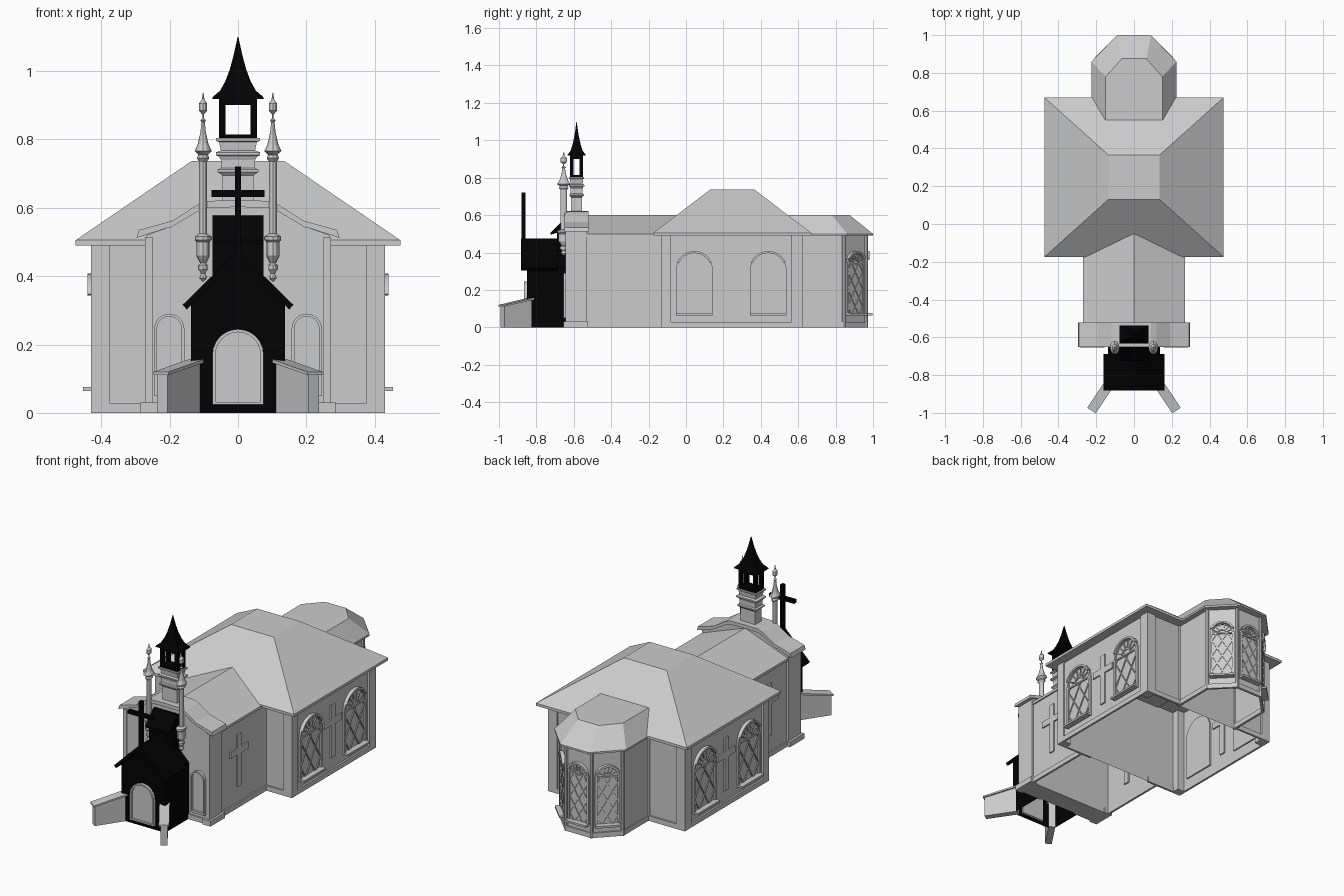
import bpy, bmesh, math
from mathutils import Matrix, Vector

cube = bpy.data.objects.get("Cube")
if cube:
    bpy.data.objects.remove(cube)


def material(name, v):
    m = bpy.data.materials.new(name)
    m.use_nodes = True
    m.diffuse_color = (v, v, v, 1)
    m.node_tree.nodes["Principled BSDF"].inputs["Base Color"].default_value = (v, v, v, 1)
    return m


STONE = material("pale grey stone", 0.6)
BLACK = material("black timber", 0.0005)
AXES = {"x": lambda a, b, d: (d, a, b), "y": lambda a, b, d: (a, d, b), "z": lambda a, b, d: (a, b, d)}


def skin(bm, lower, upper, bottom=True):
    """Side walls between two matching loops of points, plus end caps."""
    lo, up = [bm.verts.new(p) for p in lower], [bm.verts.new(p) for p in upper]
    n = len(lo)
    for i in range(n):
        j = (i + 1) % n
        bm.faces.new((lo[i], lo[j], up[j], up[i]))
    bm.faces.new(up)
    if bottom:
        bm.faces.new(lo[::-1])


def extrude(bm, pts, axis, d0, d1, M=Matrix(), bottom=True):
    f = AXES[axis]
    skin(bm, *[[M @ Vector(f(a, b, d)) for a, b in pts] for d in (d0, d1)], bottom)


def box(bm, x, y, z):
    extrude(bm, [(x[0], y[0]), (x[1], y[0]), (x[1], y[1]), (x[0], y[1])], "z", *z)


def bar(bm, p, q, w, axis, d0, d1, M=Matrix()):
    p, q = Vector(p), Vector(q)
    s = (q - p).normalized().orthogonal() * w / 2
    extrude(bm, [p - s, q - s, q + s, p + s], axis, d0, d1, M)


def lathe(bm, profile, sides, x, y, sy=1):
    """Stacked rings; four sides makes a rectangular stack of the given half width."""
    k, turn = (math.sqrt(2), math.pi / 4) if sides == 4 else (1, 0)
    rings = []
    for r, z in profile:
        angles = [turn + math.tau * i / sides for i in range(sides)]
        rings.append([bm.verts.new((x + k * r * math.cos(a), y + k * sy * r * math.sin(a), z)) for a in angles])
    for a, b in zip(rings, rings[1:]):
        for i in range(sides):
            j = (i + 1) % sides
            bm.faces.new((a[i], a[j], b[j], b[i]))
    bm.faces.new(rings[0][::-1])
    bm.faces.new(rings[-1])


def finish(bm, name, mat):
    bmesh.ops.recalc_face_normals(bm, faces=bm.faces)
    me = bpy.data.meshes.new(name)
    bm.to_mesh(me)
    bm.free()
    me.materials.append(mat)
    bpy.context.collection.objects.link(bpy.data.objects.new(name, me))


def mirrored(half):
    """Complete a right-hand run of points with its reflection."""
    return half + [(-x, y) for x, y in reversed(half) if abs(x) > 1e-6]


def arc(r, zs, n=12, start=0.0):
    angles = [start + (math.pi - 2 * start) * i / n for i in range(n + 1)]
    return [(r * math.cos(a), zs + r * math.sin(a)) for a in angles]


def arch(r, z0, zs):
    return [(r, z0)] + arc(r, zs) + [(-r, z0)]


def ring(bm, outer, inner, d0, d1, M):
    for i in range(len(outer) - 1):
        extrude(bm, [outer[i], outer[i + 1], inner[i + 1], inner[i]], "y", d0, d1, M)


def place(x, y, degrees):
    """Local +y becomes the outward direction."""
    return Matrix.Translation((x, y, 0)) @ Matrix.Rotation(math.radians(degrees - 90), 4, "Z")


def niche(name, M, r, z0, zs):
    bm = bmesh.new()
    extrude(bm, arch(r, z0, zs), "y", -0.005, 0.003, M)
    ring(bm, arch(r, z0, zs), arch(r - 0.008, z0, zs), 0, 0.016, M)
    bar(bm, (-r, z0), (r, z0), 0.012, "y", 0, 0.016, M)
    finish(bm, name, STONE)


def window(name, M, r, z0, zs):
    bm = bmesh.new()
    extrude(bm, arch(r, z0, zs), "y", -0.008, 0.002, M)
    ring(bm, arch(r, z0, zs), arch(r - 0.012, z0, zs), 0, 0.01, M)
    ring(bm, arc(r + 0.003, zs, start=0.42), arc(r - 0.008, zs, start=0.42), 0, 0.02, M)
    bar(bm, (-r, z0 + 0.005), (r, z0 + 0.005), 0.011, "y", 0, 0.034, M)
    ri, h, m = r - 0.01, zs - z0, 0.6
    # diamond lattice
    for s in (-1, 1):
        for k in range(-4, 4):
            c = (k + 0.5) * ri
            lo, hi = max(0, (-ri - c) / m), min(h, (ri - c) / m)
            if hi - lo > 0.01:
                bar(bm, (s * (c + m * lo), z0 + lo), (s * (c + m * hi), z0 + hi), 0.006, "y", 0, 0.007, M)
    # fanlight
    bar(bm, (-ri, zs), (ri, zs), 0.008, "y", 0, 0.009, M)
    ring(bm, arc(ri * 0.45, zs), arc(ri * 0.35, zs), 0, 0.009, M)
    for i in range(1, 7):
        d = Vector((math.cos(math.pi * i / 7), math.sin(math.pi * i / 7)))
        o = Vector((0, zs))
        bar(bm, o + d * ri * 0.4, o + d * ri, 0.006, "y", 0, 0.008, M)
    finish(bm, name, STONE)


def wall_cross(name, M, z0, z1):
    bm = bmesh.new()
    bar(bm, (0, z0), (0, z1), 0.036, "y", -0.008, 0.008, M)
    za = z0 + (z1 - z0) * 0.68
    bar(bm, (-0.08, za), (0.08, za), 0.036, "y", -0.008, 0.008, M)
    finish(bm, name, STONE)


# Hall: open-bottomed shell, corner piers, base course and hipped roof
bm = bmesh.new()
extrude(bm, mirrored([(0.42, -0.12), (0.42, 0.615)]), "z", 0, 0.495, bottom=False)
for x in ((-0.43, -0.375), (0.375, 0.43)):
    for y in ((-0.13, -0.08), (0.565, 0.625)):
        box(bm, x, y, (0, 0.49))
for s in (-1, 1):
    bar(bm, (s * 0.424, -0.13), (s * 0.424, 0.625), 0.012, "z", 0, 0.028)
    for y in (-0.124, 0.619):
        bar(bm, (s * 0.43, y), (s * 0.2, y), 0.012, "z", 0, 0.028)
finish(bm, "hall_walls", STONE)

bm = bmesh.new()
eave = mirrored([(0.475, -0.175), (0.475, 0.67)])
extrude(bm, eave, "z", 0.49, 0.505)
skin(bm, [(x, y, 0.505) for x, y in eave],
     [(x, y, 0.737) for x, y in mirrored([(0.135, 0.13), (0.135, 0.365)])])
finish(bm, "hall_roof", STONE)

# Nave between the hall and the facade
bm = bmesh.new()
extrude(bm, mirrored([(0.262, -0.56), (0.262, -0.12)]), "z", 0, 0.495, bottom=False)
for s in (-1, 1):
    bar(bm, (s * 0.264, -0.56), (s * 0.264, -0.12), 0.012, "z", 0, 0.028)
finish(bm, "nave_walls", STONE)
bm = bmesh.new()
extrude(bm, mirrored([(0.27, 0.485), (0.27, 0.5), (0, 0.6)]), "y", -0.55, -0.03)
finish(bm, "nave_roof", STONE)

# Apse: open-bottomed shell with chamfered end
bm = bmesh.new()
plan = mirrored([(0.195, 0.61), (0.195, 0.845), (0.08, 0.962)])
extrude(bm, plan, "z", 0, 0.495, bottom=False)
for p, q in zip(plan, plan[1:]):
    bar(bm, p, q, 0.014, "z", 0, 0.028)
for x, y in plan:
    lathe(bm, [(0.01, 0), (0.01, 0.49)], 8, x, y)
finish(bm, "apse_walls", STONE)
bm = bmesh.new()
eave = mirrored([(0.225, 0.55), (0.225, 0.86), (0.09, 1.0)])
extrude(bm, eave, "z", 0.49, 0.5)
skin(bm, [(x, y, 0.5) for x, y in eave],
     [(x, y, 0.6) for x, y in mirrored([(0.15, 0.55), (0.15, 0.78), (0.065, 0.875)])])
finish(bm, "apse_roof", STONE)

# Facade wall, piers, plinths and swept cornice
lower = [(0.297, 0.512), (0.21, 0.54), (0.195, 0.543), (0.12, 0.588), (0.09, 0.6), (0, 0.602)]
upper = [(0, 0.622), (0.09, 0.62), (0.12, 0.608), (0.19, 0.563), (0.21, 0.557), (0.29, 0.535)]
bm = bmesh.new()
extrude(bm, mirrored([(0.268, 0), (0.268, 0.52)] + lower[1:]), "y", -0.638, -0.53)
for s in (-1, 1):
    box(bm, sorted((s * 0.25, s * 0.272)), (-0.643, -0.53), (0, 0.515))
    box(bm, sorted((s * 0.235, s * 0.285)), (-0.655, -0.525), (0, 0.03))
    box(bm, sorted((s * 0.12, s * 0.24)), (-0.645, -0.6), (0, 0.028))
finish(bm, "facade_wall", STONE)
bm = bmesh.new()
left = [(-x, z) for x, z in reversed(lower[:-1])]
extrude(bm, lower + left + [(-x, z) for x, z in reversed(upper[1:])] + upper, "y", -0.65, -0.522)
finish(bm, "facade_cornice", STONE)

# Windows, niches and wall crosses
for s, side in ((1, "left"), (-1, "right")):
    a = 0 if s > 0 else 180
    for y, pos in ((0.045, "front"), (0.44, "rear")):
        window(f"{side}_{pos}_window", place(s * 0.42, y, a), 0.098, 0.065, 0.307)
    wall_cross(f"{side}_hall_cross", place(s * 0.42, 0.245, a), 0.09, 0.39)
    wall_cross(f"{side}_nave_cross", place(s * 0.262, -0.37, a), 0.12, 0.415)
    window(f"{side}_apse_window", place(s * 0.1375, 0.9035, 90 - s * 45), 0.066, 0.065, 0.34)
    niche(f"{side}_facade_niche", place(s * 0.201, -0.638, -90), 0.044, 0.055, 0.246)
window("apse_end_window", place(0, 0.962, 90), 0.066, 0.065, 0.34)

# Porch with gable roof, raised block and standing cross
bm = bmesh.new()
extrude(bm, mirrored([(0.138, -0.85), (0.138, -0.635)]), "z", 0, 0.31, bottom=False)
extrude(bm, mirrored([(0.138, 0.31), (0.138, 0.32), (0, 0.46)]), "y", -0.85, -0.635)
finish(bm, "porch_body", BLACK)
bm = bmesh.new()
for s in (-1, 1):
    extrude(bm, [(s * 0.15, 0.303), (s * 0.162, 0.316), (0, 0.475), (0, 0.45)], "y", -0.882, -0.688)
finish(bm, "porch_roof", BLACK)
bm = bmesh.new()
extrude(bm, [(-0.69, 0.3), (-0.69, 0.505), (-0.725, 0.495), (-0.725, 0.505), (-0.655, 0.577), (-0.635, 0.577),
             (-0.635, 0.3)], "x", -0.075, 0.075)
finish(bm, "porch_upper_block", BLACK)
bm = bmesh.new()
box(bm, (-0.009, 0.009), (-0.88, -0.859), (0.45, 0.72))
box(bm, (-0.078, 0.078), (-0.88, -0.859), (0.632, 0.652))
finish(bm, "porch_cross", BLACK)

# Door
bm = bmesh.new()
M = place(0, -0.85, -90)
extrude(bm, arch(0.07, 0.028, 0.172), "y", -0.005, 0.004, M)
ring(bm, arch(0.075, 0.025, 0.17), arch(0.066, 0.025, 0.17), 0, 0.016, M)
bar(bm, (-0.075, 0.028), (0.075, 0.028), 0.008, "y", 0, 0.016, M)
finish(bm, "porch_door", STONE)

# Splayed stair walls with sloping caps
for s, side in ((1, "left"), (-1, "right")):
    bm = bmesh.new()
    M = place(s * 0.118, -0.828, -90 + s * 34)
    wall = [(0, 0), (0.185, 0), (0.185, 0.113), (0, 0.15)]
    extrude(bm, wall, "x", -0.018, 0.018, M)
    extrude(bm, [(0, 0.148), (0.192, 0.111), (0.192, 0.12), (0, 0.158)], "x", -0.027, 0.027, M)
    finish(bm, f"{side}_stair_wall", STONE)

# Slender facade turrets, deeper than wide
turret = [(0.003, 0.385), (0.011, 0.395), (0.006, 0.408), (0.013, 0.42), (0.013, 0.432), (0.008, 0.438),
          (0.019, 0.46), (0.019, 0.5), (0.024, 0.506), (0.024, 0.516), (0.012, 0.524), (0.012, 0.735),
          (0.018, 0.745), (0.014, 0.755), (0.025, 0.766), (0.016, 0.785), (0.008, 0.82), (0.005, 0.85),
          (0.008, 0.856), (0.002, 0.862), (0.002, 0.872), (0.012, 0.884), (0.012, 0.905), (0.004, 0.916),
          (0.001, 0.937)]
for s, side in ((1, "left"), (-1, "right")):
    bm = bmesh.new()
    lathe(bm, turret, 12, s * 0.102, -0.654, 1.45)
    finish(bm, f"{side}_turret", STONE)

# Bell tower: moulded stone stage, open belfry and flared spire
TY, FLAT = -0.585, 0.64
bm = bmesh.new()
lathe(bm, [(0.046, 0.56), (0.046, 0.695), (0.06, 0.705), (0.06, 0.712), (0.05, 0.716), (0.05, 0.74),
           (0.056, 0.75), (0.065, 0.754), (0.065, 0.762), (0.05, 0.767), (0.055, 0.792), (0.064, 0.796),
           (0.064, 0.804)], 4, 0, TY, FLAT)
finish(bm, "bell_tower", STONE)
bm = bmesh.new()
for z in ((0.803, 0.815), (0.9, 0.925)):
    lathe(bm, [(0.055, z[0]), (0.055, z[1])], 4, 0, TY, FLAT)
for sx in (-1, 1):
    for sy in (-1, 1):
        lathe(bm, [(0.0095, 0.81), (0.0095, 0.905)], 4, sx * 0.0455, TY + sy * 0.0257)
finish(bm, "belfry", BLACK)
bm = bmesh.new()
lathe(bm, [(0.076, 0.918), (0.073, 0.925), (0.052, 0.943), (0.037, 0.97), (0.024, 1.005), (0.013, 1.045),
           (0.001, 1.1)], 4, 0, TY, FLAT)
finish(bm, "spire", BLACK)
